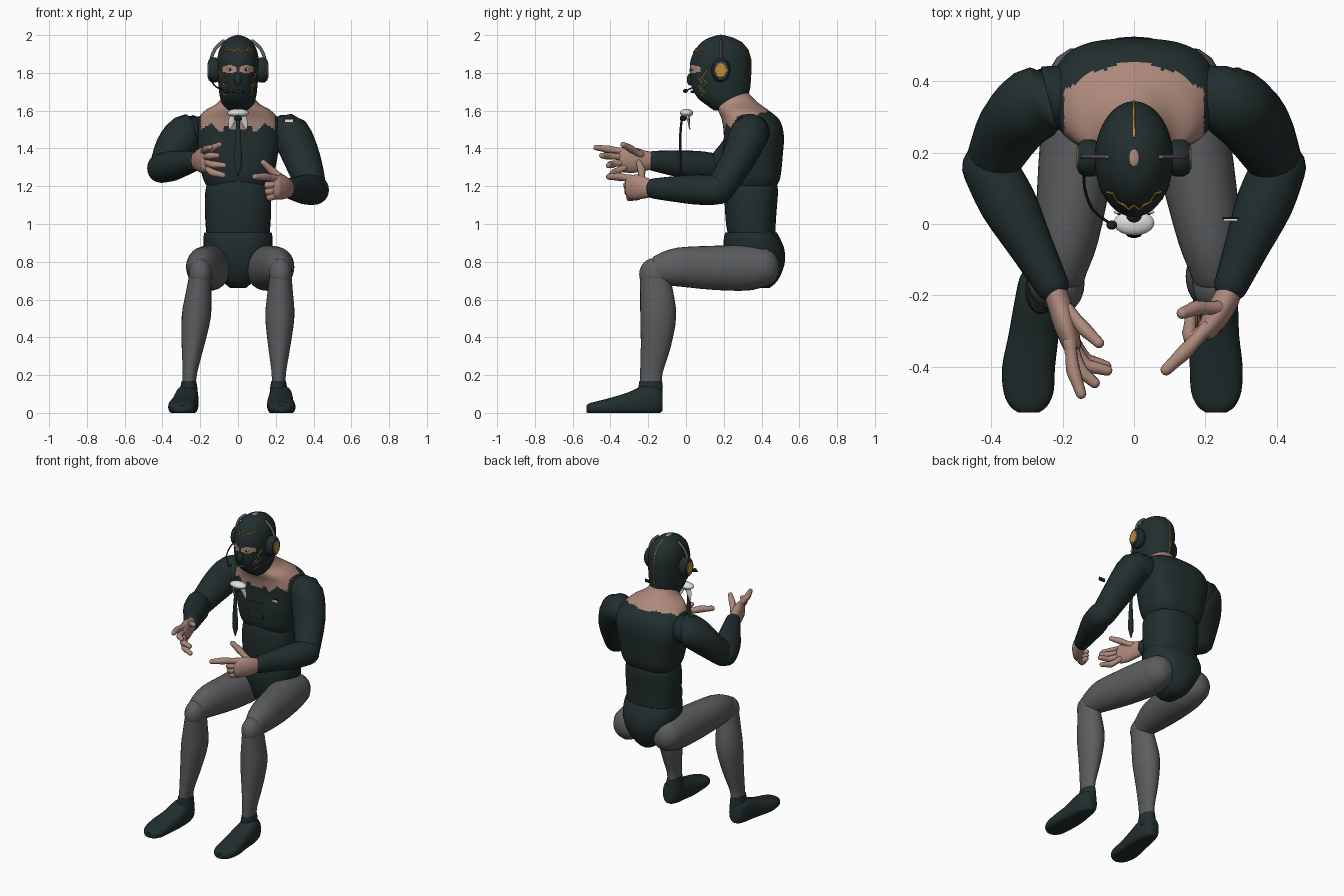
import bpy, bmesh, math
from mathutils import Vector as V

def mat(name, r, g, b):
    m = bpy.data.materials.new(name)
    m.diffuse_color = (r, g, b, 1)
    return m

CLOTH = mat("dark green cloth", .0155, .027, .027)
LEGS = mat("grey trousers", .105, .11, .115)
SKIN = mat("skin", .42, .25, .20)
WHITE = mat("white", .75, .75, .72)
GOLD = mat("gold", .50, .26, .04)
BLACK = mat("black", .010, .014, .014)
GREY = mat("grey metal", .13, .13, .13)

def smooth_path(pts, steps):
    """Catmull-Rom interpolation of rings (x, y, z, a, b)."""
    if steps < 2:
        return [list(p) for p in pts]
    out = []
    for i in range(len(pts) - 1):
        p0, p1, p2, p3 = pts[max(i - 1, 0)], pts[i], pts[i + 1], pts[min(i + 2, len(pts) - 1)]
        for s in range(steps):
            t = s / steps
            out.append([.5 * (2 * q + (r - p) * t + (2 * p - 5 * q + 4 * r - w) * t * t
                              + (3 * q - p - 3 * r + w) * t ** 3)
                        for p, q, r, w in zip(p0, p1, p2, p3)])
    return out + [list(pts[-1])]

def loft(name, pts, mats, plane=None, ref=(0, 0, 1), sides=20, steps=3, n=2.0,
         rounded=True, rule=None, floor=False):
    """Skin elliptical rings along a path; plane 'z' or 'y' keeps the rings parallel."""
    pts = [p if len(p) == 5 else (*p, p[3]) for p in pts]
    rings = smooth_path(pts, steps)
    if rounded:
        def end(a, b):
            d = (V(a[:3]) - V(b[:3])).normalized()
            r = min(a[3], a[4])
            return [[*(V(a[:3]) + d * r * h), a[3] * k, a[4] * k]
                    for h, k in ((.35, .93), (.68, .72), (.92, .36))]
        rings = end(rings[0], rings[1])[::-1] + rings + end(rings[-1], rings[-2])
    bm = bmesh.new()
    loops = []
    for i, r in enumerate(rings):
        e = 2 / (n(r[2]) if callable(n) else n)
        if plane:
            side, up = V((1, 0, 0)), V((0, 1, 0) if plane == 'z' else (0, 0, 1))
        else:
            t = V(rings[min(i + 1, len(rings) - 1)][:3]) - V(rings[max(i - 1, 0)][:3])
            side = t.cross(V(ref)).normalized()
            up = side.cross(t).normalized()
        loop = []
        for k in range(sides):
            c, s = math.cos(math.tau * k / sides), math.sin(math.tau * k / sides)
            p = V(r[:3]) + side * r[3] * math.copysign(abs(c) ** e, c) \
                + up * r[4] * math.copysign(abs(s) ** e, s)
            if floor:
                p.z = max(p.z, 0)
            loop.append(bm.verts.new(p))
        loops.append(loop)
    for a, b in zip(loops, loops[1:]):
        for k in range(sides):
            bm.faces.new((a[k], a[k - 1], b[k - 1], b[k]))
    bm.faces.new(loops[0])
    bm.faces.new(loops[-1])
    return finish(name, bm, mats, rule)

def finish(name, bm, mats, rule=None):
    bmesh.ops.recalc_face_normals(bm, faces=bm.faces)
    if rule:
        for f in bm.faces:
            f.material_index = rule(f.calc_center_median())
    me = bpy.data.meshes.new(name)
    bm.to_mesh(me)
    bm.free()
    for m in (mats if isinstance(mats, list) else [mats]):
        me.materials.append(m)
    ob = bpy.data.objects.new(name, me)
    bpy.context.collection.objects.link(ob)
    return ob

def ball(name, c, s, m):
    bm = bmesh.new()
    bmesh.ops.create_uvsphere(bm, u_segments=20, v_segments=12, radius=1)
    for v in bm.verts:
        v.co = V((v.co.x * s[0] + c[0], v.co.y * s[1] + c[1], v.co.z * s[2] + c[2]))
    return finish(name, bm, m)

def box(name, c, s, m):
    bm = bmesh.new()
    bmesh.ops.create_cube(bm, size=1)
    for v in bm.verts:
        v.co = V([v.co[i] * s[i] + c[i] for i in range(3)])
    return finish(name, bm, m)

def R(z, hw, y0, y1):
    return (0, (y0 + y1) / 2, z, hw, (y1 - y0) / 2)

# Torso: chest with torn collar, waist, pelvis
def collar(c):
    a = math.atan2(c.x, c.y - .3)
    tear = abs((a * 1.9) % 1 - .5) * (.09 if c.y < .28 else .02)
    edge = 1.475 + .4 * (c.y - .18) + tear + max(0, c.y - .3) * 1.2 * abs(c.x)
    return 1 if c.z > edge and abs(c.x) < .195 else 0

loft("chest_and_neck", [R(1.2, .165, .225, .48), R(1.25, .188, .205, .5), R(1.36, .21, .195, .512),
     R(1.47, .228, .2, .518), R(1.55, .215, .19, .495), R(1.6, .175, .17, .44), R(1.64, .11, .155, .385),
     R(1.69, .078, .145, .335), R(1.76, .07, .14, .3)], [CLOTH, SKIN], plane='z', sides=112,
     steps=9, n=lambda z: 2.8 - max(0, min(.8, (z - 1.5) * 6)), rounded=False, rule=collar)
loft("waist", [R(.93, .165, .225, .475), R(1.0, .172, .212, .475), R(1.1, .176, .205, .482),
     R(1.18, .172, .205, .487), R(1.235, .155, .215, .475)], CLOTH, plane='z', sides=32, n=2.4, rounded=False)
loft("pelvis", [R(.66, .04, .3, .44), R(.7, .085, .25, .485), R(.78, .148, .215, .52), R(.86, .178, .2, .522),
     R(.92, .183, .2, .5), R(.955, .178, .208, .48)], CLOTH, plane='z', sides=32, n=2.3, rounded=False)

# Masked head
HEAD = [R(1.6, .055, .15, .27), R(1.625, .078, .115, .3), R(1.67, .095, .06, .325), R(1.73, .103, .03, .338),
        R(1.8, .108, .02, .342), R(1.87, .109, .025, .342), R(1.92, .1, .048, .328), R(1.96, .078, .08, .295),
        R(1.985, .05, .12, .25), R(2.0, .012, .17, .2)]
HR = smooth_path(HEAD, 6)

def head_y(x, z, back=False):
    r = min(HR, key=lambda q: abs(q[2] - z))
    d = r[4] * math.sqrt(max(0, 1 - (x / r[3]) ** 2))
    return r[1] + d if back else r[1] - d

def eye_slot(c):
    x = abs(c.x)
    return 1 if c.y < .14 and abs(c.z - 1.82) < .023 - abs(x - .045) * .3 and .01 < x < .082 else 0

loft("masked_head", HEAD, [CLOTH, SKIN], plane='z', sides=88, steps=12, rounded=False, rule=eye_slot)
ball("nose", (0, .024, 1.765), (.022, .02, .032), CLOTH)
ball("mouth", (0, .036, 1.7), (.033, .012, .008), CLOTH)
ball("crown_opening", (0, .185, 1.998), (.014, .024, .004), SKIN)

# Gold and skin lines on the mask
def line(name, xz, back=False, m=GOLD, r=.0045):
    loft(name, [(x, head_y(x, z, back), z, r) for x, z in xz], m, ref=(.3, .2, .1), sides=6, steps=1, rounded=False)

line("forehead_line", [(-.075, 1.915), (-.058, 1.935), (-.045, 1.918), (-.028, 1.923), (-.015, 1.908), (0, 1.927),
                       (.015, 1.908), (.028, 1.923), (.045, 1.918), (.058, 1.935), (.075, 1.915)])
line("back_line", [(0, z) for z in (1.987, 1.96, 1.92, 1.87, 1.8, 1.73, 1.67)], True)
for s, w in ((-1, "left"), (1, "right")):
    line(w + "_cheek_line", [(s * x, z) for x, z in ((.099, 1.81), (.085, 1.775), (.093, 1.745), (.076, 1.725),
                                                     (.08, 1.695), (.06, 1.68))])
    line(w + "_cheek_tear", [(s * x, z) for x, z in ((.077, 1.775), (.082, 1.748), (.068, 1.73), (.07, 1.7))], m=SKIN, r=.004)
    ball(w + "_eye", (s * .042, head_y(.042, 1.818) + .001, 1.818), (.015, .006, .007), WHITE)
    ball(w + "_pupil", (s * .042, head_y(.042, 1.818) - .004, 1.818), (.006, .003, .006), BLACK)
    # Headphones
    loft(w + "_ear_cup", [(s * .1, .185, 1.815, .045, .055), (s * .115, .185, 1.815, .052, .066),
         (s * .14, .185, 1.815, .052, .066), (s * .155, .185, 1.815, .042, .054)], CLOTH, steps=1, sides=28, rounded=False)
    loft(w + "_cup_rim", [(s * .15, .185, 1.815, .037, .048), (s * .158, .185, 1.815, .035, .045)],
         GREY, steps=1, sides=24, rounded=False)
    loft(w + "_cup_plate", [(s * .154, .185, 1.815, .031, .041), (s * .161, .185, 1.815, .029, .038)],
         GOLD, steps=1, sides=24, rounded=False)
    loft(w + "_headband", [(s * .142, .187, 1.87, .009, .006), (s * .136, .187, 1.895, .009, .006),
         (s * .115, .187, 1.935, .009, .006), (s * .075, .187, 1.97, .009, .006)], GREY, ref=(0, 1, 0), sides=10)
loft("microphone_arm", [(-.14, .16, 1.78, .004), (-.138, .1, 1.755, .004), (-.115, .04, 1.725, .004),
     (-.065, 0, 1.705, .004)], BLACK, sides=8)
ball("microphone", (-.062, -.003, 1.705), (.015, .013, .011), BLACK)

# Bow, tie and small chest pieces
ball("bow", (0, .003, 1.588), (.057, .035, .022), WHITE)
ball("bow_knot", (0, -.015, 1.56), (.02, .018, .016), BLACK)
for s in (-1, 1):
    loft("bow_tail", [(s * .02, .01, 1.58, .022, .012), (s * .035, .015, 1.54, .018, .006), (s * .045, .02, 1.5, .003, .003)],
         WHITE, ref=(0, 1, 0), steps=1, sides=10, rounded=False)
loft("tie", [(0, -.022, 1.56, .008, .006), (0, -.03, 1.47, .014, .007), (0, -.03, 1.33, .022, .009),
     (0, -.03, 1.29, .014, .007), (0, -.028, 1.255, .003, .003)], CLOTH, ref=(0, 1, 0), sides=10, rounded=False)
box("chest_pocket", (0, .198, 1.345), (.1, .01, .11), CLOTH)
box("pin_plate", (.27, .012, 1.545), (.04, .008, .014), WHITE)
box("pin_back", (.27, .017, 1.548), (.045, .005, .02), BLACK)

# Arms: (shoulder, elbow, wrist) per side
for w, s, ez, wr in (("left", -1, 1.295, (-.225, -.18, 1.335)), ("right", 1, 1.18, (.268, -.18, 1.188))):
    ex = s * .395
    loft(w + "_upper_arm", [(s * .22, .355, 1.485, .085, .09), (s * .28, .335, 1.475, .103, .103),
         (s * .34, .275, (1.475 + ez) / 2 + .015, .088, .1), (ex, .175, ez, .076)], CLOTH, ref=(1, .3, 0), sides=24)
    e = V((ex, .16, ez)); d = V(wr) - e
    loft(w + "_forearm", [(*(e + d * t + V((s * .012, 0, 0)) * (1 - t)), a, b) for t, a, b in
         ((0, .075, .078), (.3, .08, .08), (.65, .063, .068), (.97, .048, .054))], CLOTH, sides=24)

# Hands: palm plus jointed fingers
def finger(name, pts, r=.02):
    a, b, c = map(V, pts)
    path = [(a, 1.05), (a.lerp(b, .5), .92), (b, 1.08), (b.lerp(c, .5), .92), (c, .8)]
    loft(name, [(*p, r * k) for p, k in path], SKIN, ref=(.1, .1, 1) if abs((c - a).normalized().z) < .9 else (0, 1, 0),
         sides=12, steps=2)

loft("left_palm", [(-.228, -.17, 1.335, .034, .044), (-.21, -.22, 1.335, .034, .054), (-.192, -.28, 1.338, .034, .068),
     (-.175, -.335, 1.338, .027, .064)], SKIN)
for i, p in enumerate([((-.18, -.33, 1.385), (-.17, -.41, 1.395), (-.148, -.475, 1.405)),
                       ((-.175, -.34, 1.355), (-.15, -.41, 1.36), (-.11, -.445, 1.362)),
                       ((-.17, -.34, 1.325), (-.135, -.395, 1.315), (-.075, -.41, 1.31)),
                       ((-.17, -.325, 1.3), (-.135, -.38, 1.272), (-.078, -.398, 1.258)),
                       ((-.185, -.24, 1.365), (-.138, -.295, 1.4), (-.098, -.333, 1.42))]):
    finger("left_finger_%d" % (i + 1), p, .0185)
loft("right_palm", [(.272, -.17, 1.188, .034, .044), (.258, -.21, 1.19, .037, .054), (.232, -.255, 1.195, .037, .066),
     (.205, -.295, 1.195, .03, .063)], SKIN)
for i, p in enumerate([((.205, -.29, 1.24), (.145, -.355, 1.25), (.09, -.408, 1.25)),
                       ((.2, -.3, 1.21), (.155, -.315, 1.205), (.158, -.265, 1.2)),
                       ((.2, -.295, 1.18), (.158, -.31, 1.172), (.163, -.26, 1.17)),
                       ((.205, -.285, 1.15), (.165, -.3, 1.142), (.17, -.255, 1.142)),
                       ((.235, -.235, 1.24), (.175, -.235, 1.285), (.135, -.25, 1.325))]):
    finger("right_finger_%d" % (i + 1), p)

# Legs and shoes; knee, ankle and toe x differ per side
for w, s, kx, ax, tx in (("left", -1, -.2, -.26, -.295), ("right", 1, .225, .215, .23)):
    hx = s * .145
    loft(w + "_thigh", [(hx, .4, .77, .098, .105), (hx + s * .002, .32, .767, .108, .12), ((hx + kx) / 2 - s * .008, .15, .768, .104, .117),
         (kx * .94, -.04, .772, .088, .103), (kx * .99, -.13, .757, .066, .085)], LEGS, sides=28)
    m = lambda t: kx + (ax - kx) * t
    loft(w + "_shin", [(kx, -.165, .725, .058, .078), (m(.15), -.155, .63, .068, .088), (m(.35), -.147, .51, .077, .095),
         (m(.65), -.16, .36, .06, .08), (m(.9), -.183, .22, .039, .06), (ax, -.186, .14, .036, .058)],
         LEGS, ref=(0, 1, 0), sides=28, rounded=False)
    ball(w + "_knee", (kx, -.165, .735), (.062, .083, .085), LEGS)
    loft(w + "_ankle", [(ax, -.187, .17, .038, .06), (ax, -.187, .14, .044, .064), (ax, -.19, .08, .05, .066)],
         CLOTH, plane='z', steps=1, sides=24, rounded=False)
    loft(w + "_shoe", [(ax + s * .01, -.125, .06, .03, .05), (ax + s * .01, -.15, .065, .05, .072), (ax + s * .012, -.22, .063, .063, .082),
         (ax * .4 + tx * .6, -.31, .045, .07, .062), (tx, -.4, .033, .074, .047), (tx, -.47, .027, .07, .035),
         (tx, -.51, .024, .052, .027), (tx, -.528, .022, .028, .018)], CLOTH, plane='y', sides=28, n=2.5, rounded=False, floor=True)

# Smooth shading with sharp edges kept
bpy.ops.object.select_all(action='SELECT')
bpy.context.view_layer.objects.active = bpy.context.selected_objects[0]
bpy.ops.object.shade_smooth_by_angle(angle=math.radians(45))
